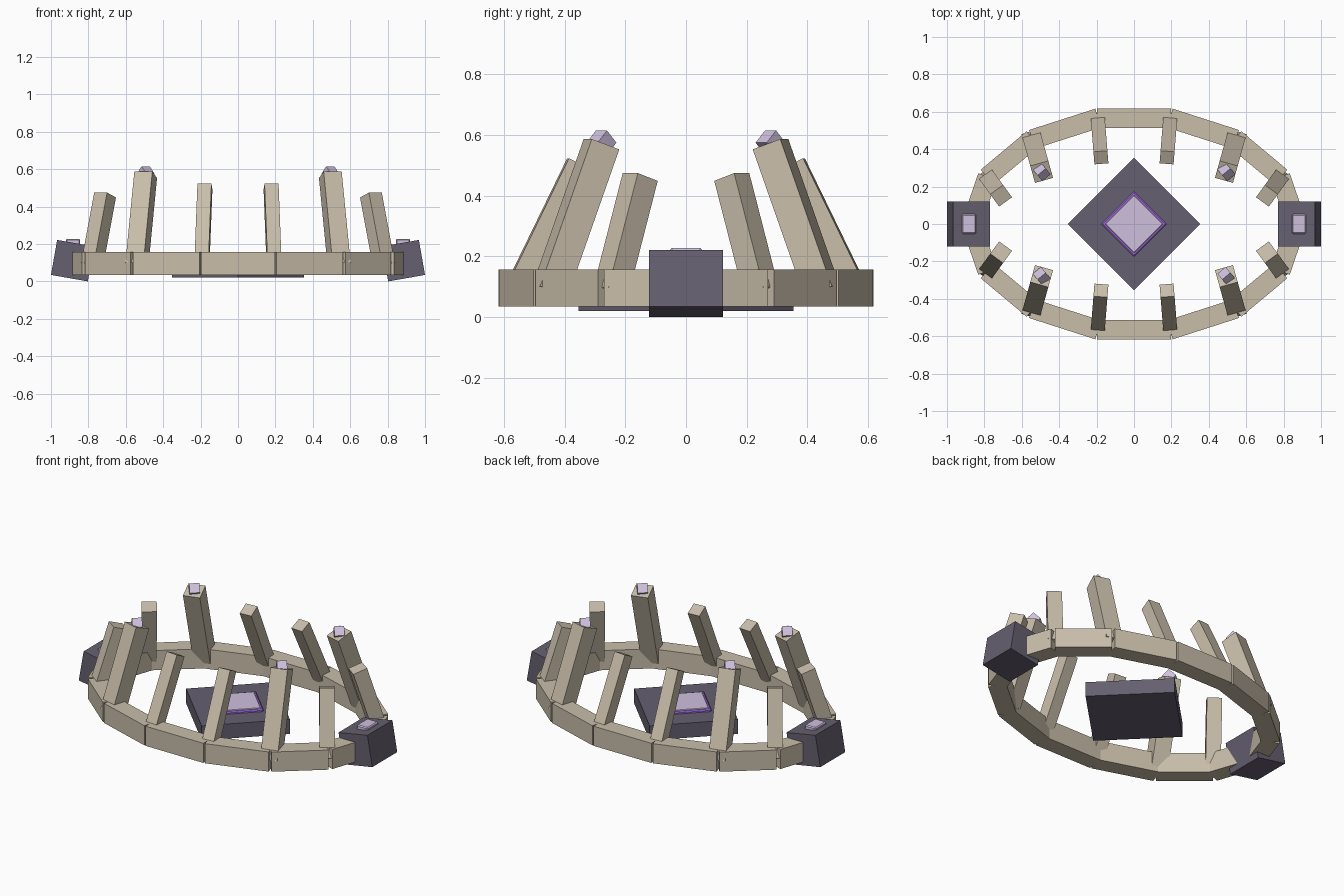
import bpy, math
from mathutils import Vector, Matrix

if "Cube" in bpy.data.objects:
    bpy.data.objects.remove(bpy.data.objects["Cube"], do_unlink=True)


def material(name, rgb):
    mat = bpy.data.materials.new(name)
    mat.use_nodes = True
    mat.diffuse_color = (*rgb, 1)
    mat.node_tree.nodes["Principled BSDF"].inputs["Base Color"].default_value = (*rgb, 1)
    return mat


BONE = material("bone", (0.58, 0.51, 0.40))
STONE = material("dark_stone", (0.13, 0.115, 0.16))
LILAC = material("pale_lilac", (0.62, 0.53, 0.73))
PURPLE = material("glowing_purple", (0.38, 0.16, 0.78))


def box(name, centre, size, mat, rotation=Matrix(), bevel=0.0):
    bpy.ops.mesh.primitive_cube_add(size=1)
    obj = bpy.context.object
    obj.name = name
    obj.data.transform(Matrix.Diagonal((*size, 1)))
    obj.matrix_world = Matrix.Translation(centre) @ rotation
    obj.data.materials.append(mat)
    if bevel:
        mod = obj.modifiers.new("soft_edge", "BEVEL")
        mod.width = bevel
        mod.segments = 1
    return obj


def turn(angle, axis):
    return Matrix.Rotation(angle, 4, axis)


# Oval ring made of straight blocks
COUNT, RX, RY = 14, 0.87, 0.58


def oval(i):
    t = math.tau * i / COUNT
    return Vector((RX * math.cos(t), RY * math.sin(t), 0))


for i in range(COUNT):
    a, b = oval(i), oval(i + 1)
    mid, run = (a + b) / 2, b - a
    mid.z = 0.096
    box(f"ring_block_{i + 1}", mid, (run.length * 1.015, 0.105, 0.121), BONE,
        turn(math.atan2(run.y, run.x), "Z"))

# Inward-leaning ribs: width, tip height and lean by distance from the ends
RIBS = {1: (0.085, 0.462, 17.6), 2: (0.10, 0.57, 20), 3: (0.075, 0.507, 26)}

for i in range(COUNT):
    step = min(i % 7, 7 - i % 7)
    if step == 0:
        continue
    width, top, lean = RIBS[step]
    t = math.tau * i / COUNT
    inward = Vector((-0.35 * math.cos(t), -math.sin(t), 0)).normalized()
    lean = math.radians(lean)
    axis = inward * math.sin(lean) + Vector((0, 0, math.cos(lean)))
    start = oval(i) + inward * 0.005 + Vector((0, 0, 0.085))
    length = (top - start.z) / axis.z
    yaw = math.atan2(inward.y, inward.x)
    box(f"rib_{i}", start + axis * length / 2, (width, width, length), BONE,
        turn(yaw, "Z") @ turn(lean, "Y"))
    # Crystal set on each tall rib
    if step == 2:
        tip = start + axis * length
        tip.z = 0.575
        box(f"rib_crystal_{i}", tip, (0.057, 0.057, 0.057), LILAC,
            turn(math.radians(40), "Z") @ turn(math.radians(45), "X"))

# Tilted end blocks with crystal caps
for side, label in ((1, "left"), (-1, "right")):
    box(f"{label}_end_block", (0.885 * side, 0, 0.111), (0.2, 0.243, 0.19), STONE,
        turn(math.radians(-10 * side), "Y"))
    box(f"{label}_end_crystal", (0.882 * side, 0, 0.205), (0.076, 0.105, 0.046),
        LILAC, bevel=0.006)

# Central diamond slab with a bordered crystal panel
diamond = turn(math.radians(45), "Z")
box("central_slab", (0, 0, 0.065), (0.5, 0.5, 0.09), STONE, diamond)
box("panel_border", (0, 0, 0.112), (0.247, 0.247, 0.024), PURPLE, diamond, 0.006)
box("crystal_panel", (0, 0, 0.117), (0.22, 0.22, 0.022), LILAC, diamond, 0.003)
